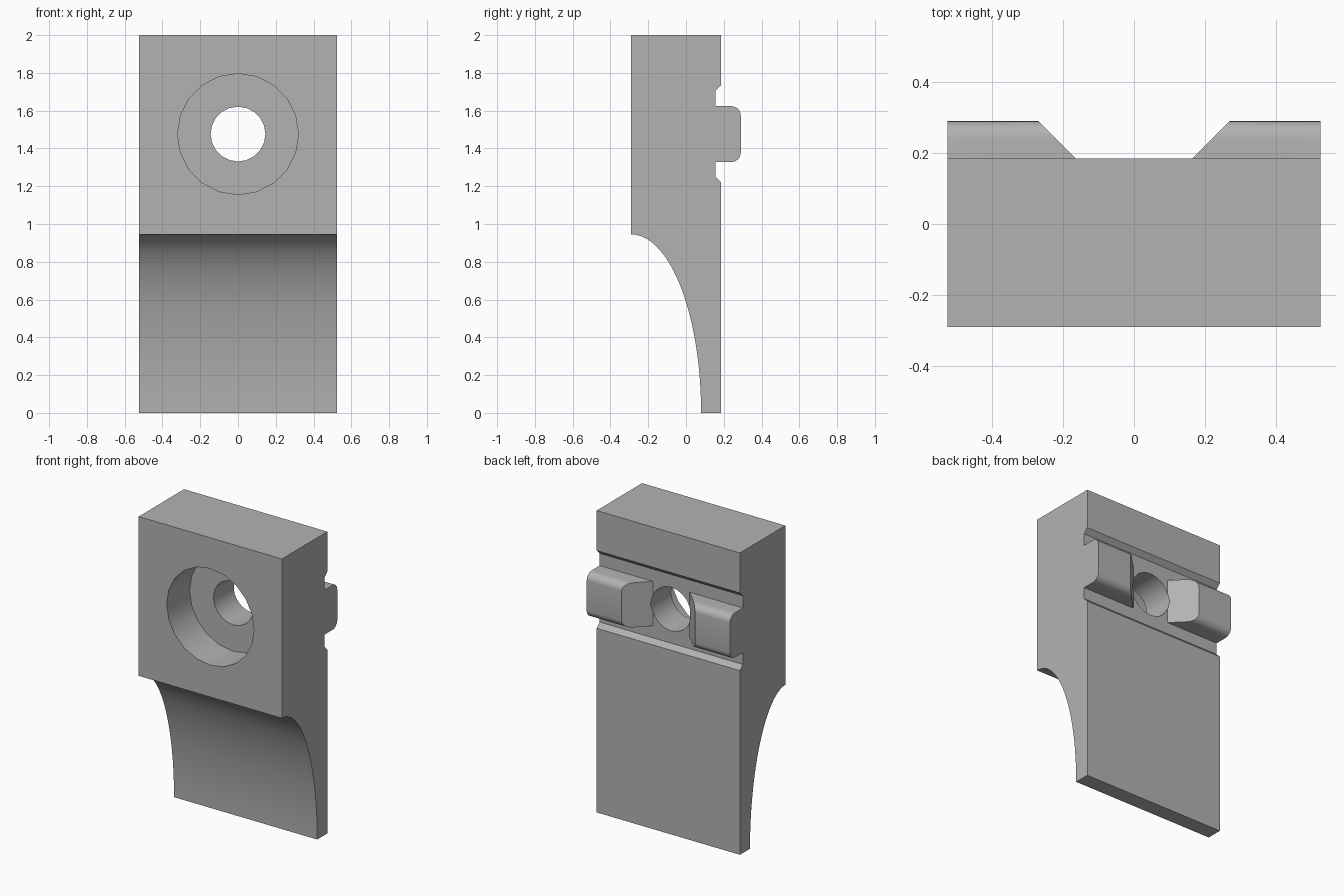
import bpy, bmesh
from math import sin, cos, pi
from mathutils import Matrix

cube = bpy.data.objects.get("Cube")
if cube:
    bpy.data.objects.remove(cube, do_unlink=True)

HALF_W = 0.525
FRONT, BACK, GROOVE, LUG_BACK = -0.29, 0.185, 0.155, 0.29
HOLE_Z = 1.476

grey = bpy.data.materials.new("plain grey")
grey.use_nodes = True
grey.diffuse_color = (0.45, 0.45, 0.45, 1)
grey.node_tree.nodes["Principled BSDF"].inputs["Base Color"].default_value = grey.diffuse_color


def finish(name, bm):
    bmesh.ops.recalc_face_normals(bm, faces=bm.faces)
    mesh = bpy.data.meshes.new(name)
    bm.to_mesh(mesh)
    bm.free()
    mesh.materials.append(grey)
    obj = bpy.data.objects.new(name, mesh)
    bpy.context.collection.objects.link(obj)
    return obj


def activate(obj):
    bpy.ops.object.select_all(action='DESELECT')
    obj.select_set(True)
    bpy.context.view_layer.objects.active = obj


def extrude_x(name, profile, x0, x1, slope=0):
    """Sweep a (y, z) profile along x; slope slants the x0 end by depth."""
    bm = bmesh.new()
    start = [bm.verts.new((x0 + slope * (y - GROOVE), y, z)) for y, z in profile]
    end = [bm.verts.new((x1, y, z)) for y, z in profile]
    bm.faces.new(start)
    bm.faces.new(end)
    n = len(profile)
    for i in range(n):
        j = (i + 1) % n
        bm.faces.new((start[i], start[j], end[j], end[i]))
    return finish(name, bm)


def cylinder_y(name, radius, y0, y1):
    bm = bmesh.new()
    place = Matrix.Translation((0, (y0 + y1) / 2, HOLE_Z)) @ Matrix.Rotation(pi / 2, 4, 'X')
    bmesh.ops.create_cone(bm, cap_ends=True, segments=20, radius1=radius,
                          radius2=radius, depth=y1 - y0, matrix=place)
    obj = finish(name, bm)
    obj.hide_render = True
    return obj


def cut(obj, cutter):
    mod = obj.modifiers.new("cut", 'BOOLEAN')
    mod.operation, mod.solver, mod.object = 'DIFFERENCE', 'EXACT', cutter
    activate(obj)
    bpy.ops.object.modifier_apply(modifier=mod.name)


def arc(cy, cz, ry, rz, a0, a1, steps):
    angles = [a0 + (a1 - a0) * i / steps for i in range(steps + 1)]
    return [(cy + ry * cos(a), cz + rz * sin(a)) for a in angles]


# Block with an elliptical scoop in front and a chamfered groove behind
scoop = arc(FRONT, 0, 0.37, 0.945, 0, pi / 2, 24)
back_edge = [(FRONT, 2), (BACK, 2), (BACK, 1.735), (GROOVE, 1.705),
             (GROOVE, 1.25), (BACK, 1.22), (BACK, 0)]
body = extrude_x("clamp_body", scoop + back_edge, -HALF_W, HALF_W)

# Rounded locating lugs with slanted inner ends
r, low, high = 0.05, 1.328, 1.624
lug_profile = ([(GROOVE, low)]
               + arc(LUG_BACK - r, low + r, r, r, -pi / 2, 0, 6)
               + arc(LUG_BACK - r, high - r, r, r, 0, pi / 2, 6)
               + [(GROOVE, high)])
lugs = [extrude_x(name, lug_profile, side * 0.135, side * HALF_W, side)
        for name, side in (("left_lug", 1), ("right_lug", -1))]

# Bolt hole and counterbore
bore = cylinder_y("bolt_hole_cutter", 0.145, -0.5, 0.5)
counterbore = cylinder_y("counterbore_cutter", 0.32, -0.5, -0.05)
cut(body, counterbore)
for part in [body] + lugs:
    cut(part, bore)
for cutter in (bore, counterbore):
    bpy.data.objects.remove(cutter, do_unlink=True)

for part in [body] + lugs:
    activate(part)
    bpy.ops.object.shade_smooth_by_angle(angle=pi / 6)
